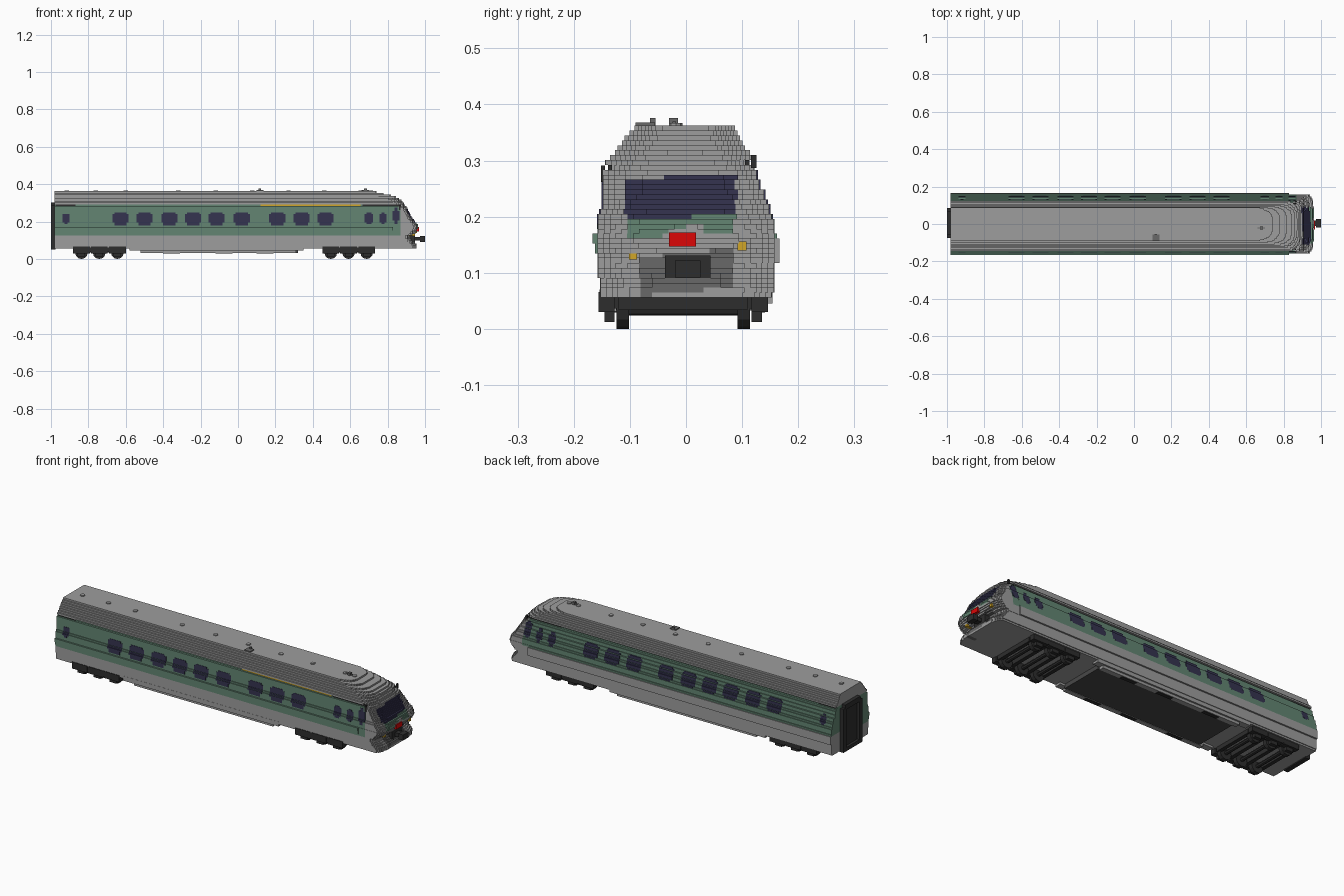
import bpy, bmesh, math
from mathutils import Matrix

cube = bpy.data.objects.get("Cube")
if cube:
    bpy.data.objects.remove(cube)

PALETTE = {
    "body grey": (.34, .34, .34), "side green": (.125, .235, .17),
    "window blue": (.035, .033, .08), "running gear black": (.027, .027, .027),
    "trim grey": (.14, .14, .14), "stripe yellow": (.64, .38, .02),
    "plate red": (.72, .002, .002), "floor grey": (.065, .065, .065),
}
GREY, GREEN, BLUE, BLACK, TRIM, YELLOW, RED, FLOOR = range(8)
MATS = []
for label, rgb in PALETTE.items():
    m = bpy.data.materials.new(label)
    m.use_nodes = True
    m.diffuse_color = (*rgb, 1)
    m.node_tree.nodes["Principled BSDF"].inputs["Base Color"].default_value = (*rgb, 1)
    MATS.append(m)


def finish(bm, name):
    mesh = bpy.data.meshes.new(name)
    bm.to_mesh(mesh)
    bm.free()
    for m in MATS:
        mesh.materials.append(m)
    ob = bpy.data.objects.new(name, mesh)
    bpy.context.collection.objects.link(ob)


def box(bm, x0, x1, y0, y1, z0, z1, mat):
    size = Matrix.Diagonal((x1 - x0, abs(y1 - y0), z1 - z0, 1))
    at = Matrix.Translation(((x0 + x1) / 2, (y0 + y1) / 2, (z0 + z1) / 2))
    made = bmesh.ops.create_cube(bm, size=1, matrix=at @ size)
    for f in {f for v in made["verts"] for f in v.link_faces}:
        f.material_index = mat


def boxes(name, items):
    bm = bmesh.new()
    for it in items:
        box(bm, *it)
    finish(bm, name)


def cylinders(name, items, mat, sides=10):
    # items: centre, radius, length, axis
    bm = bmesh.new()
    for c, r, length, axis in items:
        turn = Matrix.Rotation(math.pi / 2, 4, "X") if axis == "Y" else Matrix()
        bmesh.ops.create_cone(bm, cap_ends=True, segments=sides, radius1=r, radius2=r,
                              depth=length, matrix=Matrix.Translation(c) @ turn)
    for f in bm.faces:
        f.material_index = mat
    finish(bm, name)


def interp(points, z):
    if z <= points[0][0]:
        return points[0][1]
    for (a, p), (b, q) in zip(points, points[1:]):
        if z <= b:
            return p + (q - p) * (z - a) / (b - a)
    return points[-1][1]


# Leaning cross-section: half-width by height on each side, and nose reach by height
STEP = .00875
WALL = {
    -1: [(.05, .152), (.09, .153), (.1, .159), (.145, .16), (.15, .166), (.165, .166), (.17, .159),
         (.2, .158), (.21, .151), (.29, .15), (.3, .143), (.31, .131), (.335, .112), (.36, .09)],
    1: [(.05, .147), (.07, .156), (.118, .157), (.122, .166), (.163, .166), (.168, .157), (.195, .156),
        (.21, .149), (.243, .14), (.255, .131), (.29, .124), (.31, .12), (.33, .1), (.36, .085)],
}
NOSE = [(.05, .955), (.075, .955), (.1, .93), (.12, .915), (.135, .945), (.165, .963), (.185, .96),
        (.2, .945), (.24, .92), (.28, .9), (.3, .885), (.32, .868), (.335, .84), (.345, .8), (.36, .73)]
GREEN_BAND = {-1: (.127, .289), 1: (.162, .298)}
LAYERS = [.056 + i * STEP for i in range(35)]
GUTTER = {-1: LAYERS[26], 1: LAYERS[27]}


def wall(side, z):
    # one recessed gutter layer runs under the roof edge
    recess = .011 if 0 < z - GUTTER[side] < STEP else 0
    return round(interp(WALL[side], z) / (STEP / 2)) * STEP / 2 - recess


def in_green(side, z):
    return GREEN_BAND[side][0] < z < GREEN_BAND[side][1]


# Stepped coach body, one slab per side and layer
slabs = []
for z in LAYERS:
    zc = z + STEP / 2
    end = .83 if zc < .3 else .62
    for s in (-1, 1):
        slabs.append((-.98, end, 0, s * wall(s, zc), z, z + STEP, GREEN if in_green(s, zc) else GREY))
boxes("coach_body", slabs)


def nose_colour(x, y, z):
    lean = z - .06 * y
    if x > .865 and -.107 < y < .09 and .2 < lean < .273:
        return BLUE
    if -.105 < y < .087 and (.168 if abs(y) > .03 else .183) < lean < .2:
        return GREEN
    if -.08 < y < .085 and .066 < z - .1 * y < .135:
        return TRIM
    return GREY


# Stepped cab nose in lengthwise strips
strips = []
COUNT = 15
for z in LAYERS:
    zc = z + STEP / 2
    start = .83 if zc < .3 else .62
    for s in (-1, 1):
        half = min(wall(s, zc), .159) - (.001 if zc < .3 else 0)
        for i in range(COUNT):
            a, b = half * i / COUNT, half * (i + 1) / COUNT
            t = (a + b) / 2 / half
            rounding = .035 + max(0, min(1, (zc - .27) / .07)) * .07
            tip = interp(NOSE, zc) - rounding * (1 - math.sqrt(1 - t ** 4))
            tip = max(start + STEP, round(tip / (STEP / 2)) * STEP / 2)
            split = max(start, min(tip - .012, .868 if i == COUNT - 1 else tip - .05))
            if split > start:
                strips.append((start, split, s * a, s * b, z, z + STEP,
                               GREEN if in_green(s, zc) and i == COUNT - 1 else GREY))
            strips.append((split, tip, s * a, s * b, z, z + STEP,
                           nose_colour(tip, s * (a + b) / 2, zc)))
boxes("cab_nose", strips)

# Side windows with clipped corners, following the stepped wall
WINDOWS = [(x, .043, 0, .035) for x in (-.628, -.5, -.367, -.24, -.115, .02, .21, .34, .468)]
WINDOWS += [(-.92, .018, 0, .027), (.7, .023, 0, .031), (.775, .019, 0, .031), (.845, .019, .013, .042)]
panes = []
for s in (-1, 1):
    for x, half, lift, tall in WINDOWS:
        mid = (.217 if s < 0 else .231) + lift
        for z in LAYERS:
            zc = z + STEP / 2
            off = abs(zc - mid) / tall
            if off < 1:
                w = half - (.01 if off > .7 else 0)
                y = s * wall(s, zc)
                panes.append((x - w, x + w, y - s * .006, y + s * .0015, z, z + STEP, BLUE))
boxes("side_windows", panes)

# Dark vents and stripe set in the gutter
trim = []
for s in (-1, 1):
    z = GUTTER[s]
    y = s * wall(s, z + STEP / 2)
    for x0, x1 in ((-.975, -.87), (.665, .865)):
        trim.append((x0, x1, y - s * .006, y + s * .0015, z, z + STEP, BLACK))
    if s < 0:
        trim.append((.12, .655, y + .006, y - .0015, z, z + STEP, YELLOW))
trim += [(.862, .87, -.1515, -.144, .262, .291, BLACK), (.862, .87, .116, .1255, .287, .31, BLACK)]
boxes("gutter_trim", trim)

# Rear gangway: frame around a recessed door
boxes("rear_gangway", [
    (-1, -.975, -.075, -.05, .05, .285, BLACK), (-1, -.975, .06, .085, .05, .285, BLACK),
    (-1, -.975, -.06, .07, .275, .302, BLACK), (-1, -.975, -.05, .06, .05, .07, BLACK),
    (-.986, -.975, -.05, .06, .07, .275, BLACK),
])

# Nose fittings
boxes("front_coupler", [
    (.89, .945, -.037, .044, .068, .131, BLACK), (.94, .985, -.012, .018, .098, .118, BLACK),
    (.972, 1, -.02, .026, .092, .122, BLACK),
])
boxes("front_plate", [(.94, .968, -.03, .018, .147, .172, RED)])
boxes("headlights", [(.91, .945, -.102, -.087, .124, .138, YELLOW),
                     (.92, .958, .092, .108, .14, .156, YELLOW)])

# Roof fittings
VENTS = (-.915, -.76, -.6, -.32, -.12, .075, .27, .46, .655, .71)
cylinders("roof_vents", [((x, -.018, .361), .012, .012, "Z") for x in VENTS], GREY, 8)
boxes("roof_aerials", [
    (.1, .135, -.09, -.055, .35, .368, TRIM), (.11, .122, -.064, -.054, .36, .376, TRIM),
    (.675, .69, -.03, -.014, .355, .376, TRIM), (.66, .7, -.024, -.018, .362, .37, TRIM),
])

# Equipment skirts and floor pan
under = [(-.5, .32, -.125, .12, .033, .06, FLOOR)]
for s in (-1, 1):
    y = s * .149
    under += [(-.58, .35, y + s * .005, y - s * .03, .045, .07, GREY),
              (-.52, .31, y - s * .004, y - s * .03, .031, .05, GREY)]
    under += [(x, x + .09, y - s * .008, y - s * .028, .029, .04, BLACK) for x in (-.4, -.12, .1)]
boxes("underframe", under)

# Three-axle bogies
for name, cx in (("rear_bogie", -.742), ("front_bogie", .591)):
    axles = [cx + d for d in (-.095, 0, .097)]
    frame, wheels = [], []
    for s in (-1, 1):
        y = s * .122 - .005
        outer = s * .149 - .005
        frame.append((cx - .13, cx + .13, y - s * .008, outer, .036, .062, BLACK))
        for x in axles:
            frame.append((x - .045, x + .045, y, outer + s * .002, .03, .066, BLACK))
            frame.append((x - .02, x + .02, y, y + s * .018, .012, .05, BLACK))
            wheels.append(((x, s * .108 - .005, .034), .034, .022, "Y"))
    for x in (cx - .13, cx - .048, cx + .048, cx + .13):
        frame.append((x - .01, x + .01, -.12, .11, .034, .058, BLACK))
    boxes(name + "_frame", frame)
    cylinders(name + "_wheels", wheels, BLACK, 12)
    cylinders(name + "_axles", [((x, -.005, .034), .01, .22, "Y") for x in axles], BLACK, 8)
